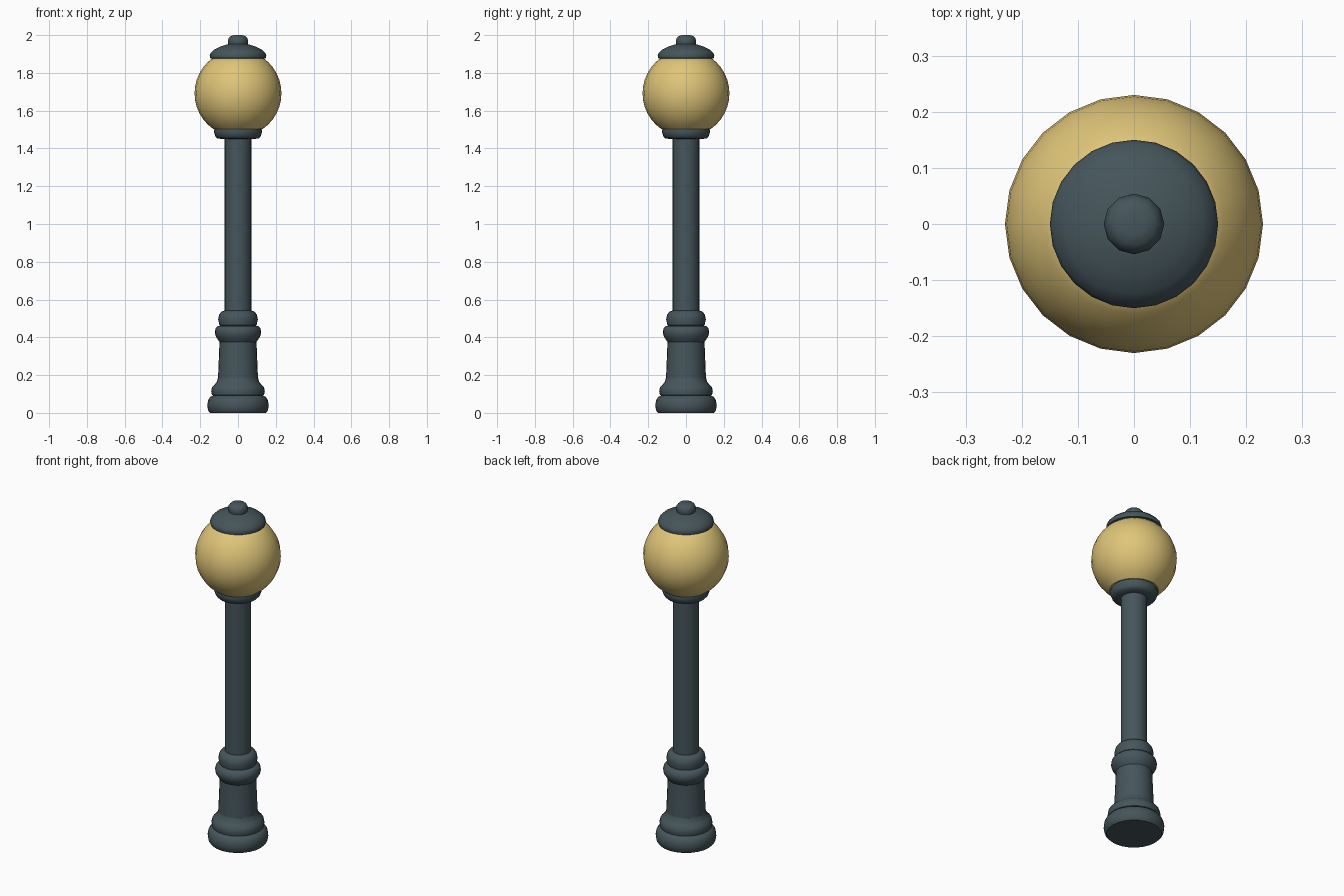
import bpy, bmesh, math

cube = bpy.data.objects.get("Cube")
if cube:
    bpy.data.objects.remove(cube, do_unlink=True)


def make_material(name, rgb):
    mat = bpy.data.materials.new(name)
    mat.use_nodes = True
    mat.diffuse_color = (*rgb, 1)
    mat.node_tree.nodes["Principled BSDF"].inputs["Base Color"].default_value = (*rgb, 1)
    return mat


iron = make_material("slate iron", (0.06, 0.092, 0.105))
glass = make_material("warm yellow glass", (0.74, 0.56, 0.19))


def lathe(name, profile, mat, sides=24, angle=50):
    """Turn a (radius, height) profile, listed bottom to top, about z and cap its ends."""
    bm = bmesh.new()
    rings = []
    for r, z in profile:
        rings.append([bm.verts.new((r * math.cos(a), r * math.sin(a), z))
                      for a in (math.tau * i / sides for i in range(sides))])
    for low, high in zip(rings, rings[1:]):
        for i in range(sides):
            j = (i + 1) % sides
            bm.faces.new((low[i], low[j], high[j], high[i]))
    bm.faces.new(rings[0][::-1])
    bm.faces.new(rings[-1])
    mesh = bpy.data.meshes.new(name)
    bm.to_mesh(mesh)
    bm.free()
    mesh.materials.append(mat)
    obj = bpy.data.objects.new(name, mesh)
    bpy.context.collection.objects.link(obj)
    bpy.ops.object.select_all(action='DESELECT')
    obj.select_set(True)
    bpy.context.view_layer.objects.active = obj
    bpy.ops.object.shade_smooth_by_angle(angle=math.radians(angle))
    return obj


# Foot mouldings
lathe("base_foot", [(0.148, 0), (0.158, 0.012), (0.163, 0.04), (0.158, 0.068),
                    (0.145, 0.087), (0.125, 0.093)], iron)
lathe("base_ring", [(0.125, 0.088), (0.138, 0.095), (0.142, 0.115), (0.137, 0.137),
                    (0.122, 0.152), (0.112, 0.165), (0.106, 0.185)], iron)

# Tapered pedestal and its two rings
lathe("pedestal", [(0.107, 0.16), (0.103, 0.25), (0.097, 0.4)], iron)
lathe("pedestal_ring", [(0.097, 0.375), (0.108, 0.39), (0.119, 0.408), (0.123, 0.427),
                        (0.119, 0.447), (0.108, 0.459), (0.09, 0.463)], iron)
lathe("pole_ring", [(0.085, 0.459), (0.099, 0.466), (0.105, 0.495), (0.1, 0.52),
                    (0.088, 0.536), (0.072, 0.542)], iron)

# Pole and globe holder
lathe("pole", [(0.071, 0.5), (0.071, 1.46)], iron)
lathe("globe_holder", [(0.07, 1.45), (0.108, 1.452), (0.12, 1.464), (0.128, 1.488),
                       (0.125, 1.503), (0.1, 1.505)], iron)

# Globe with a small neck, flattened where the cap sits
centre, radius = 1.692, 0.23
globe = [(0.118, 1.496), (0.12, 1.506)]
for step in range(13):
    a = math.radians(-55 + step * 110 / 12)
    globe.append((radius * math.cos(a), centre + radius * math.sin(a)))
lathe("globe", globe, glass)

# Cap and finial
lathe("cap", [(0.135, 1.874), (0.147, 1.878), (0.15, 1.89), (0.145, 1.905), (0.125, 1.924),
              (0.095, 1.939), (0.06, 1.95), (0.045, 1.953)], iron)
lathe("finial", [(0.05, 1.945), (0.054, 1.965), (0.05, 1.984), (0.038, 1.996),
                 (0.02, 2.0)], iron, sides=12)
